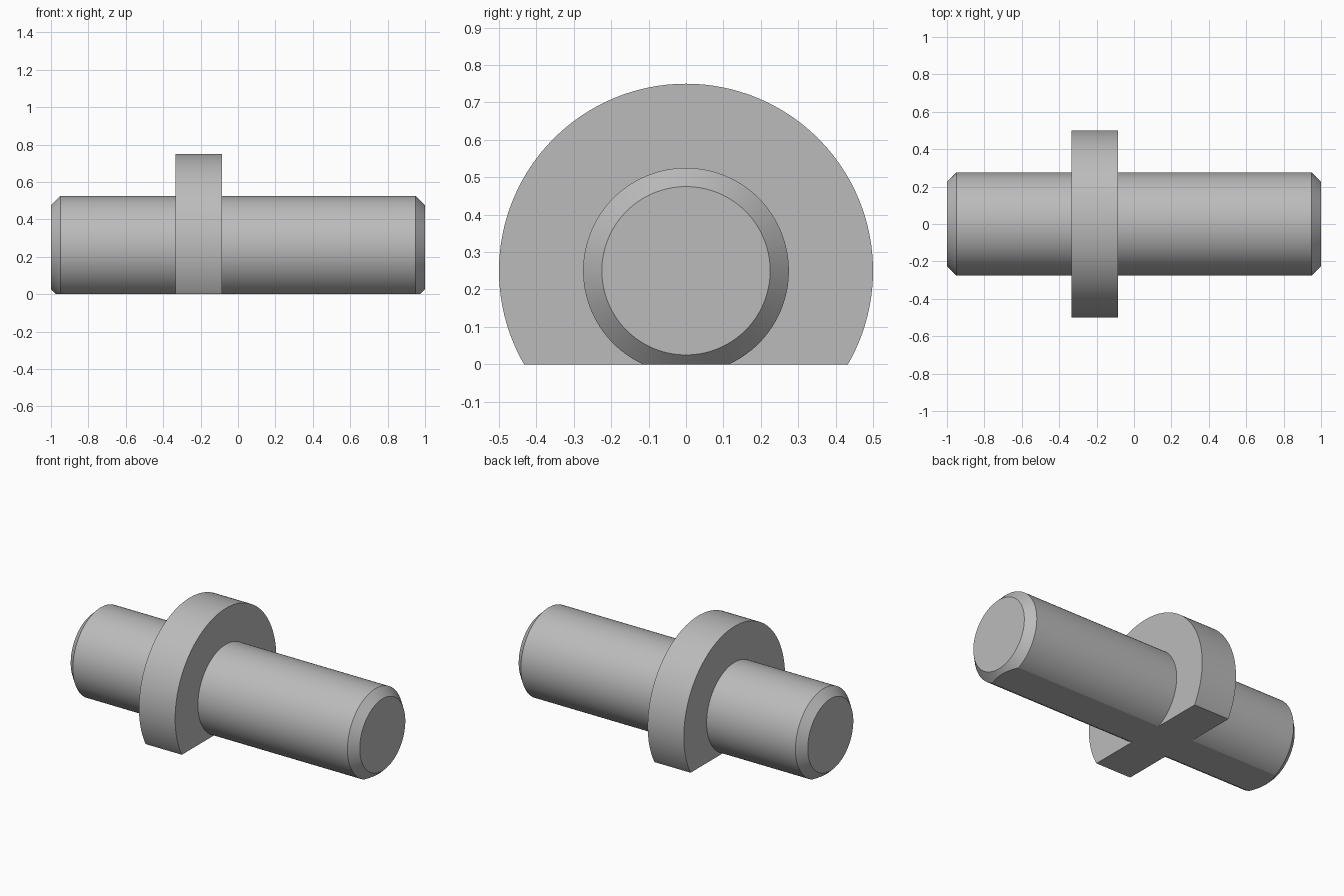
import bpy, bmesh, math
from mathutils import Vector

cube = bpy.data.objects.get("Cube")
if cube:
    bpy.data.objects.remove(cube, do_unlink=True)

AXIS_Z = 0.25
SHAFT_R, COLLAR_R, CHAMFER = 0.275, 0.5, 0.05
COLLAR_X0, COLLAR_X1 = -0.335, -0.085

# Plain grey metal
grey = bpy.data.materials.new("grey_metal")
grey.use_nodes = True
colour = (0.5, 0.5, 0.5, 1)
grey.diffuse_color = colour
grey.node_tree.nodes["Principled BSDF"].inputs["Base Color"].default_value = colour

# Turned profile as (x, radius): chamfered shaft with a collar
profile = [
    (-1, 0), (-1, SHAFT_R - CHAMFER), (-1 + CHAMFER, SHAFT_R),
    (COLLAR_X0, SHAFT_R), (COLLAR_X0, COLLAR_R),
    (COLLAR_X1, COLLAR_R), (COLLAR_X1, SHAFT_R),
    (1 - CHAMFER, SHAFT_R), (1, SHAFT_R - CHAMFER), (1, 0),
]
bm = bmesh.new()
verts = [bm.verts.new((x, 0, AXIS_Z + r)) for x, r in profile]
edges = [bm.edges.new(pair) for pair in zip(verts, verts[1:])]
bmesh.ops.spin(bm, geom=verts + edges, cent=(0, 0, AXIS_Z), axis=(1, 0, 0),
               angle=math.tau, steps=128, use_merge=False)
bmesh.ops.remove_doubles(bm, verts=bm.verts[:], dist=1e-5)

# Flat underside milled along the whole length
cut = bmesh.ops.bisect_plane(bm, geom=bm.verts[:] + bm.edges[:] + bm.faces[:],
                             plane_co=Vector((0, 0, 0)), plane_no=Vector((0, 0, 1)),
                             clear_inner=True)
bmesh.ops.remove_doubles(bm, verts=bm.verts[:], dist=1e-5)
rim = [e for e in bm.edges if e.is_boundary]
bmesh.ops.triangle_fill(bm, edges=rim, use_beauty=True, normal=(0, 0, -1))
bmesh.ops.recalc_face_normals(bm, faces=bm.faces[:])

mesh = bpy.data.meshes.new("collared_shaft")
bm.to_mesh(mesh)
bm.free()
mesh.materials.append(grey)
shaft = bpy.data.objects.new("collared_shaft", mesh)
bpy.context.collection.objects.link(shaft)

# Smooth round faces, crisp machined edges
bpy.ops.object.select_all(action="DESELECT")
shaft.select_set(True)
bpy.context.view_layer.objects.active = shaft
bpy.ops.object.shade_smooth_by_angle(angle=math.radians(15))
